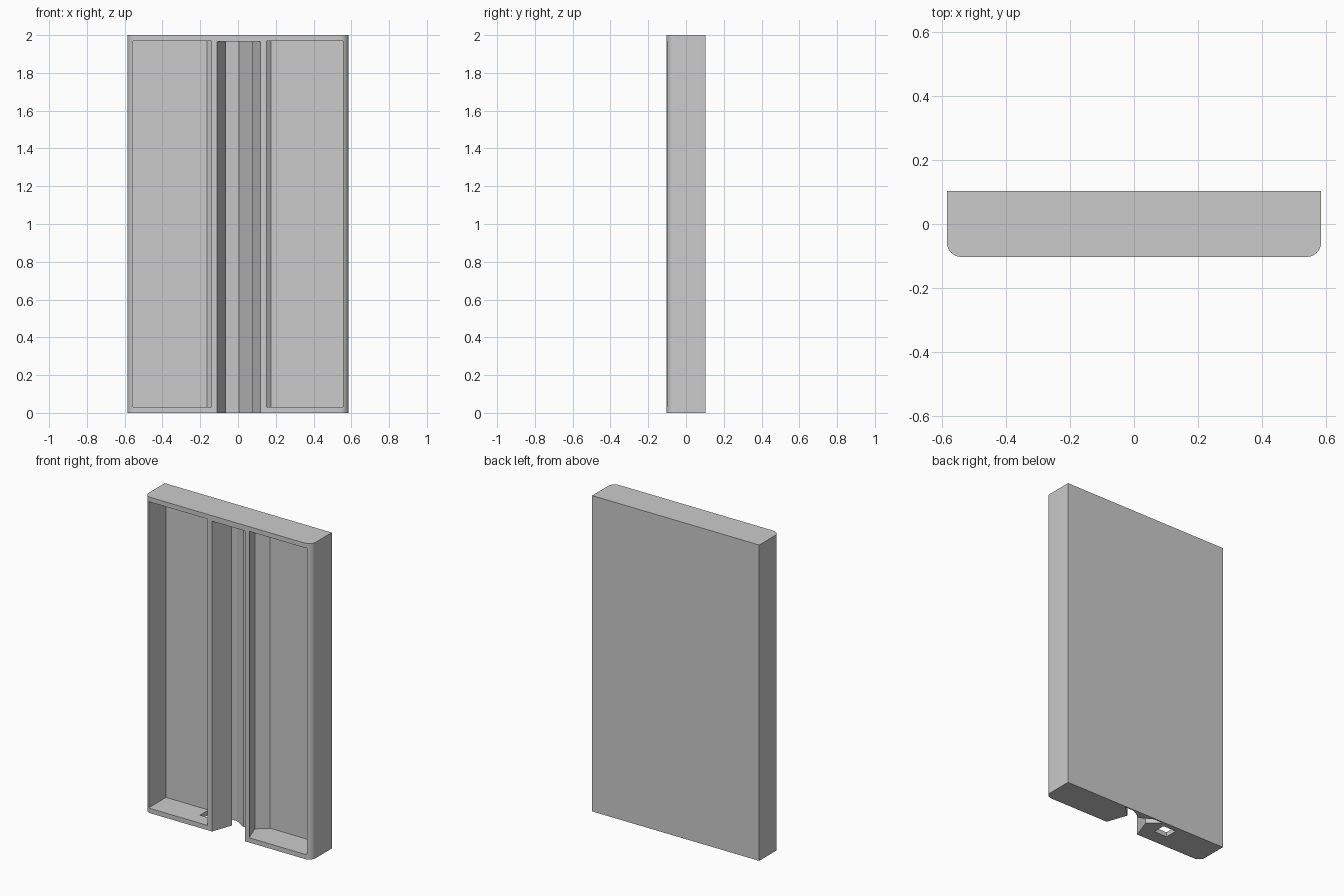
import bpy, bmesh, math

if "Cube" in bpy.data.objects:
    bpy.data.objects.remove(bpy.data.objects["Cube"])

W, D, H = 0.585, 0.103, 2.0   # half width, half depth, height
CX = 0.005                    # centre line of the rail channel
WALL = 0.03


def prism(name, pts, z0, z1):
    """Extrude an x/y outline from z0 to z1."""
    bm = bmesh.new()
    face = bm.faces.new([bm.verts.new((x, y, z0)) for x, y in pts])
    out = bmesh.ops.extrude_face_region(bm, geom=[face])
    for v in out["geom"]:
        if isinstance(v, bmesh.types.BMVert):
            v.co.z = z1
    bmesh.ops.recalc_face_normals(bm, faces=bm.faces)
    mesh = bpy.data.meshes.new(name)
    bm.to_mesh(mesh)
    bm.free()
    obj = bpy.data.objects.new(name, mesh)
    bpy.context.collection.objects.link(obj)
    return obj


def cut(target, cutter):
    """Subtract the cutter and remove it."""
    mod = target.modifiers.new("cut", "BOOLEAN")
    mod.operation = "DIFFERENCE"
    mod.solver = "EXACT"
    mod.object = cutter
    cutter.hide_render = True
    bpy.context.view_layer.objects.active = target
    bpy.ops.object.modifier_apply(modifier=mod.name)
    bpy.data.objects.remove(cutter)


# Panel body with rounded front corners
R, N = 0.045, 8
outline = [(W, D), (-W, D)]
for cx, start in ((-W + R, math.pi), (W - R, 1.5 * math.pi)):
    for i in range(N + 1):
        a = start + i / N * math.pi / 2
        outline.append((cx + R * math.cos(a), -D + R + R * math.sin(a)))
panel = prism("panel_body", outline, 0, H)

# Hollow pockets on each side, their inner walls following the channel
for s in (-1, 1):
    inner = [(0.146, -D), (0.103, 0.015), (0.170, 0.072)]
    pts = [(CX + s * (0.146 + 0.0036), -D - 0.01)]
    pts += [(CX + s * x, y) for x, y in inner]
    pts += [(s * 0.555, 0.072), (s * 0.555, -D - 0.01)]
    cut(panel, prism("pocket_cutter", pts, WALL, H - WALL))

# Central rail channel: pinched lips, flared back, ridge down the middle
half = [(0.1185, -D - 0.01), (0.115, -D), (0.068, 0.03),
        (0.140, 0.095), (0.078, 0.095)]
pts = [(CX + x, y) for x, y in half] + [(CX, 0.05)]
pts += [(CX - x, y) for x, y in reversed(half)]
cut(panel, prism("channel_cutter", pts, -0.05, 1.965))

# Square cable hole in the floor of the left pocket
cut(panel, prism("hole_cutter", [(-0.257, -0.014), (-0.165, -0.014),
                                 (-0.165, 0.069), (-0.257, 0.069)], -0.05, 0.06))

# Smooth only the rounded corners
bpy.ops.object.select_all(action="DESELECT")
panel.select_set(True)
bpy.context.view_layer.objects.active = panel
bpy.ops.object.shade_smooth_by_angle(angle=math.radians(25))
